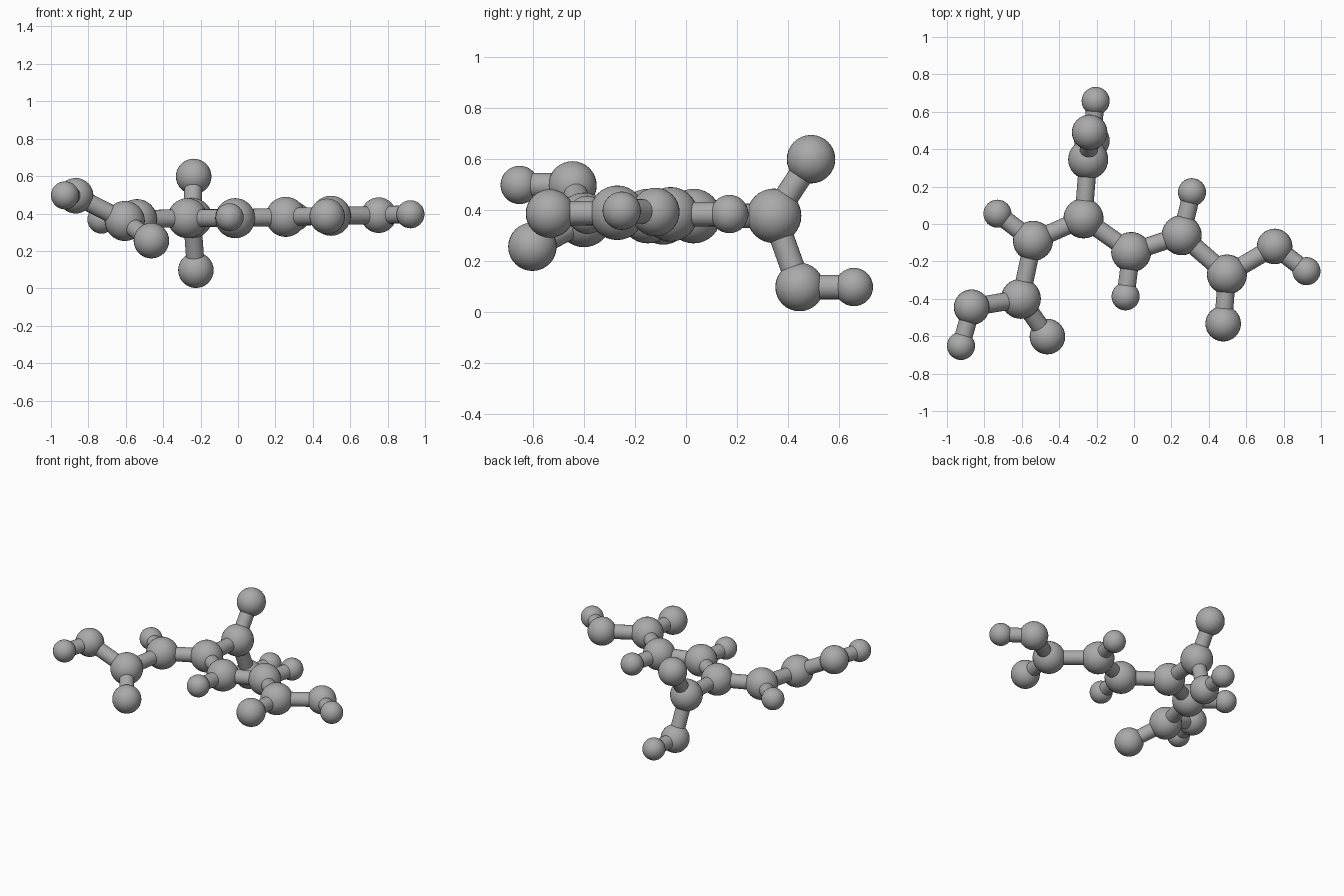
import bpy
from mathutils import Vector

cube = bpy.data.objects.get("Cube")
if cube:
    bpy.data.objects.remove(cube, do_unlink=True)

grey = bpy.data.materials.new("mid grey")
grey.use_nodes = True
GREY = (0.4, 0.4, 0.4, 1)
grey.diffuse_color = GREY
grey.node_tree.nodes["Principled BSDF"].inputs["Base Color"].default_value = GREY

LARGE, MEDIUM, SMALL, ROD = 0.107, 0.095, 0.075, 0.048


def finish(name):
    obj = bpy.context.object
    obj.name = name
    obj.data.materials.append(grey)
    bpy.ops.object.shade_smooth_by_angle()


def ball(name, radius, centre):
    bpy.ops.mesh.primitive_uv_sphere_add(segments=32, ring_count=16, radius=radius, location=centre)
    finish(name)


def rod(name, start, end):
    a, b = Vector(start), Vector(end)
    bpy.ops.mesh.primitive_cylinder_add(vertices=24, radius=ROD, depth=(b - a).length, location=(a + b) / 2)
    bpy.context.object.rotation_euler = (b - a).to_track_quat("Z", "Y").to_euler()
    finish(name)


# Each ball: radius, centre, and the ball it is joined to
balls = {
    # central zigzag chain
    "chain_hub": (LARGE, (-0.27, 0.03, 0.375), None),
    "chain_right": (LARGE, (-0.54, -0.09, 0.37), "chain_hub"),
    "chain_middle": (LARGE, (-0.015, -0.15, 0.375), "chain_hub"),
    "chain_left": (LARGE, (0.255, -0.06, 0.382), "chain_middle"),
    # small side balls on the chain
    "side_right": (SMALL, (-0.73, 0.055, 0.368), "chain_right"),
    "side_middle": (SMALL, (-0.045, -0.387, 0.38), "chain_middle"),
    "side_left": (SMALL, (0.31, 0.17, 0.383), "chain_left"),
    # forked group at the right end
    "right_fork": (LARGE, (-0.605, -0.40, 0.36), "chain_right"),
    "right_prong": (MEDIUM, (-0.463, -0.602, 0.255), "right_fork"),
    "right_arm": (MEDIUM, (-0.868, -0.445, 0.495), "right_fork"),
    "right_tip": (SMALL, (-0.925, -0.652, 0.497), "right_arm"),
    # forked group at the back
    "back_fork": (LARGE, (-0.245, 0.345, 0.376), "chain_hub"),
    "back_prong": (MEDIUM, (-0.237, 0.49, 0.598), "back_fork"),
    "back_arm": (MEDIUM, (-0.225, 0.445, 0.097), "back_fork"),
    "back_tip": (SMALL, (-0.205, 0.658, 0.097), "back_arm"),
    # forked group at the left end
    "left_fork": (LARGE, (0.497, -0.27, 0.388), "chain_left"),
    "left_prong": (MEDIUM, (0.477, -0.533, 0.385), "left_fork"),
    "left_arm": (MEDIUM, (0.752, -0.12, 0.391), "left_fork"),
    "left_tip": (SMALL, (0.922, -0.252, 0.396), "left_arm"),
}

for name, (radius, centre, parent) in balls.items():
    ball(name + "_ball", radius, centre)
    if parent:
        rod(name + "_rod", balls[parent][1], centre)
